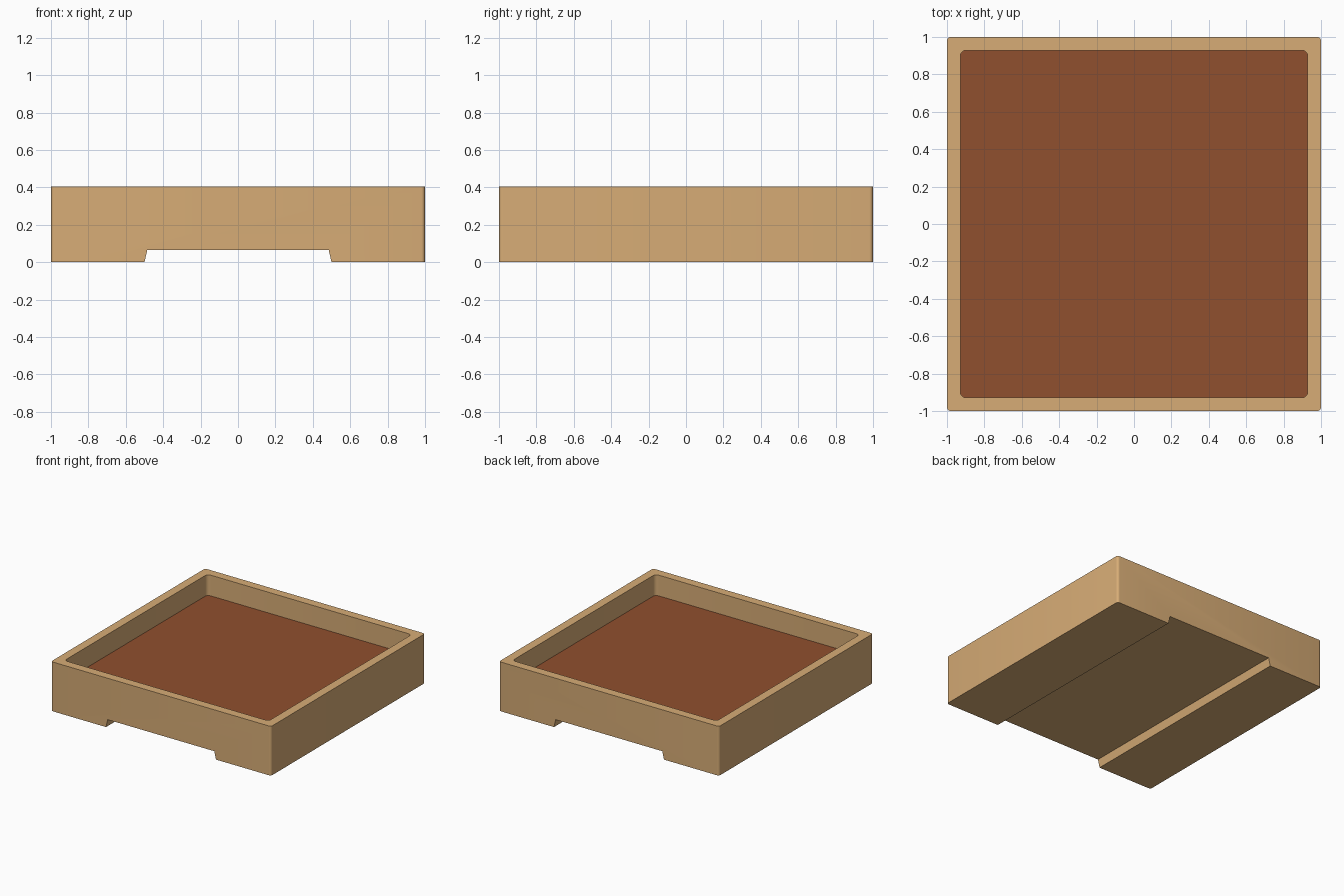
import bpy, bmesh

if "Cube" in bpy.data.objects:
    bpy.data.objects.remove(bpy.data.objects["Cube"])

def material(name, rgb):
    m = bpy.data.materials.new(name)
    m.diffuse_color = (*[c ** 2.2 for c in rgb], 1)
    m.use_nodes = True
    m.node_tree.nodes["Principled BSDF"].inputs["Base Color"].default_value = m.diffuse_color
    return m

def prism(name, profile, half_depth, radius, mat=None):
    """Extrude an x-z profile along y and round its upright corners."""
    bm = bmesh.new()
    face = bm.faces.new([bm.verts.new((x, -half_depth, z)) for x, z in profile])
    out = bmesh.ops.extrude_face_region(bm, geom=[face])
    moved = [v for v in out["geom"] if isinstance(v, bmesh.types.BMVert)]
    bmesh.ops.translate(bm, verts=moved, vec=(0, 2 * half_depth, 0))
    xmax = max(x for x, z in profile)
    corners = [e for e in bm.edges
               if all(abs(abs(v.co.x) - xmax) < 1e-5 for v in e.verts)
               and abs(e.verts[0].co.x - e.verts[1].co.x) < 1e-5
               and abs(e.verts[0].co.y - e.verts[1].co.y) < 1e-5]
    bmesh.ops.bevel(bm, geom=corners, offset=radius, segments=5,
                    profile=0.5, affect='EDGES')
    bmesh.ops.recalc_face_normals(bm, faces=bm.faces[:])
    mesh = bpy.data.meshes.new(name)
    bm.to_mesh(mesh)
    bm.free()
    ob = bpy.data.objects.new(name, mesh)
    bpy.context.collection.objects.link(ob)
    if mat:
        mesh.materials.append(mat)
    return ob

def box_profile(half, z0, z1):
    return [(-half, z0), (half, z0), (half, z1), (-half, z1)]

wood = material("wood", (0.84, 0.67, 0.46))
earth = material("earth", (0.56, 0.315, 0.195))

H, SOIL, INNER = 0.405, 0.235, 0.928

# Tray body with a slanted channel running underneath from front to back
right = [(0.5, 0), (1, 0), (1, H)]
left = [(-1, H), (-1, 0), (-0.5, 0)]
tray = prism("tray", right + left + [(-0.485, 0.065), (0.485, 0.065)], 1, 0.02, wood)

# Cavity
cutter = prism("cavity_cutter", box_profile(INNER, 0.12, 0.6), INNER, 0.03, wood)
cutter.hide_render = True
cutter.hide_viewport = True
mod = tray.modifiers.new("cavity", 'BOOLEAN')
mod.operation = 'DIFFERENCE'
mod.solver = 'EXACT'
mod.object = cutter
bpy.context.view_layer.objects.active = tray
tray.select_set(True)
bpy.ops.object.modifier_apply(modifier=mod.name)
bpy.data.objects.remove(cutter)

# Soil filling the cavity
soil = prism("soil", box_profile(INNER, 0.12, SOIL), INNER, 0.03, earth)

# Smooth the rounded corners, keep the hard edges
for ob in (tray, soil):
    bpy.ops.object.select_all(action='DESELECT')
    ob.select_set(True)
    bpy.context.view_layer.objects.active = ob
    bpy.ops.object.shade_smooth_by_angle(angle=0.6)
